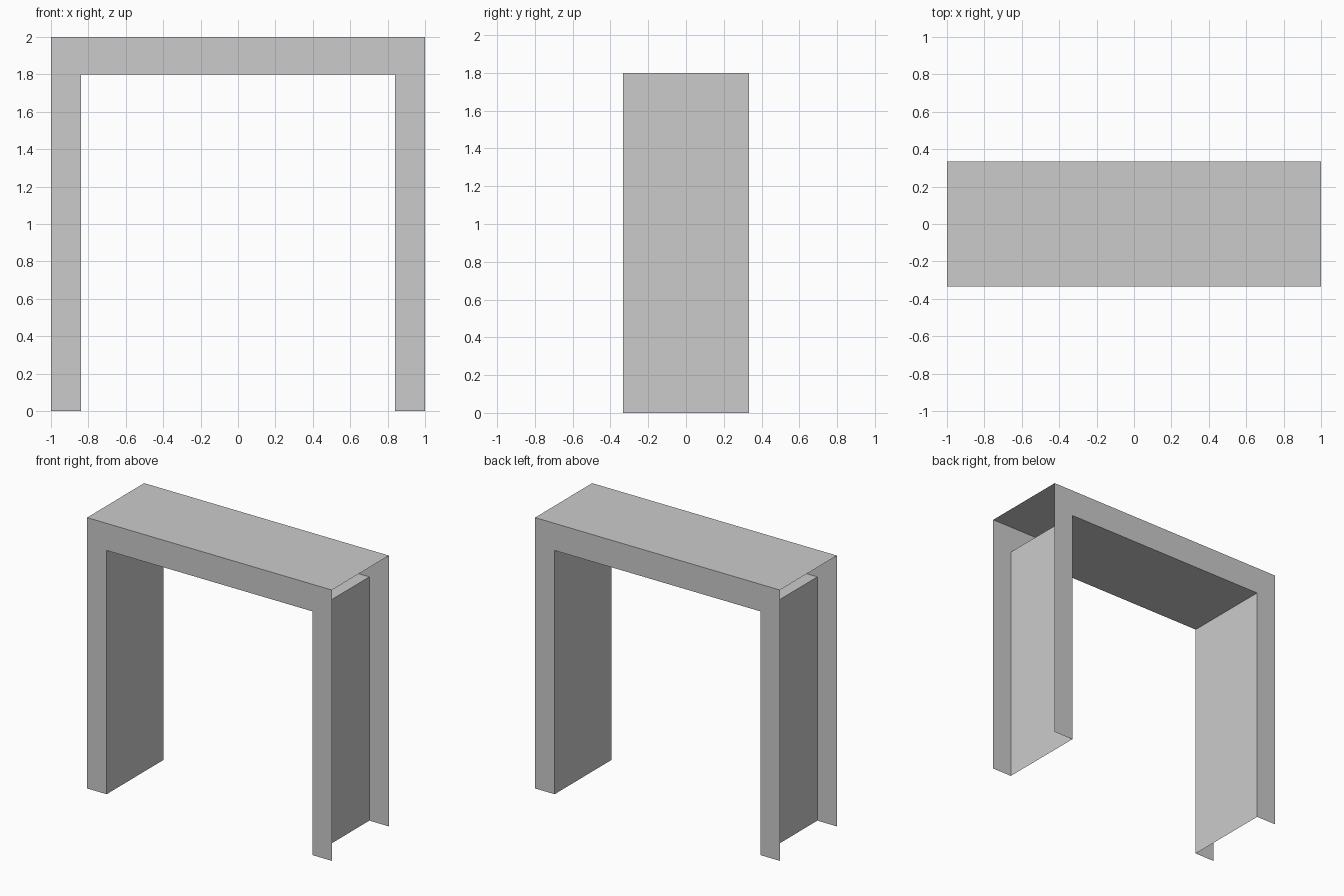
import bpy

if "Cube" in bpy.data.objects:
    bpy.data.objects.remove(bpy.data.objects["Cube"])

W, IN, H, SOFFIT, D = 1.0, 0.84, 2.0, 1.8, 0.333


def make(name, verts, faces):
    mesh = bpy.data.meshes.new(name)
    mesh.from_pydata(verts, [], faces)
    mesh.update()
    obj = bpy.data.objects.new(name, mesh)
    bpy.context.collection.objects.link(obj)
    return obj


def strip(name, path):
    # Sheet spanning front to back along an (x, z) path
    n = len(path)
    verts = [(x, -D, z) for x, z in path] + [(x, D, z) for x, z in path]
    return make(name, verts, [(i + 1, i, n + i, n + i + 1) for i in range(n - 1)])


# Arch outline, counter-clockwise seen from the front
arch = [(-W, 0), (-IN, 0), (-IN, SOFFIT), (IN, SOFFIT),
        (IN, 0), (W, 0), (W, H), (-W, H)]

# Front and back arch-shaped faces
make("front_panel", [(x, -D, z) for x, z in arch], [range(8)])
make("back_panel", [(x, D, z) for x, z in arch], [range(7, -1, -1)])

# Inner lining of the opening, and the top; outer sides and feet stay open
strip("inner_lining", arch[1:5])
strip("top_panel", arch[6:8])
